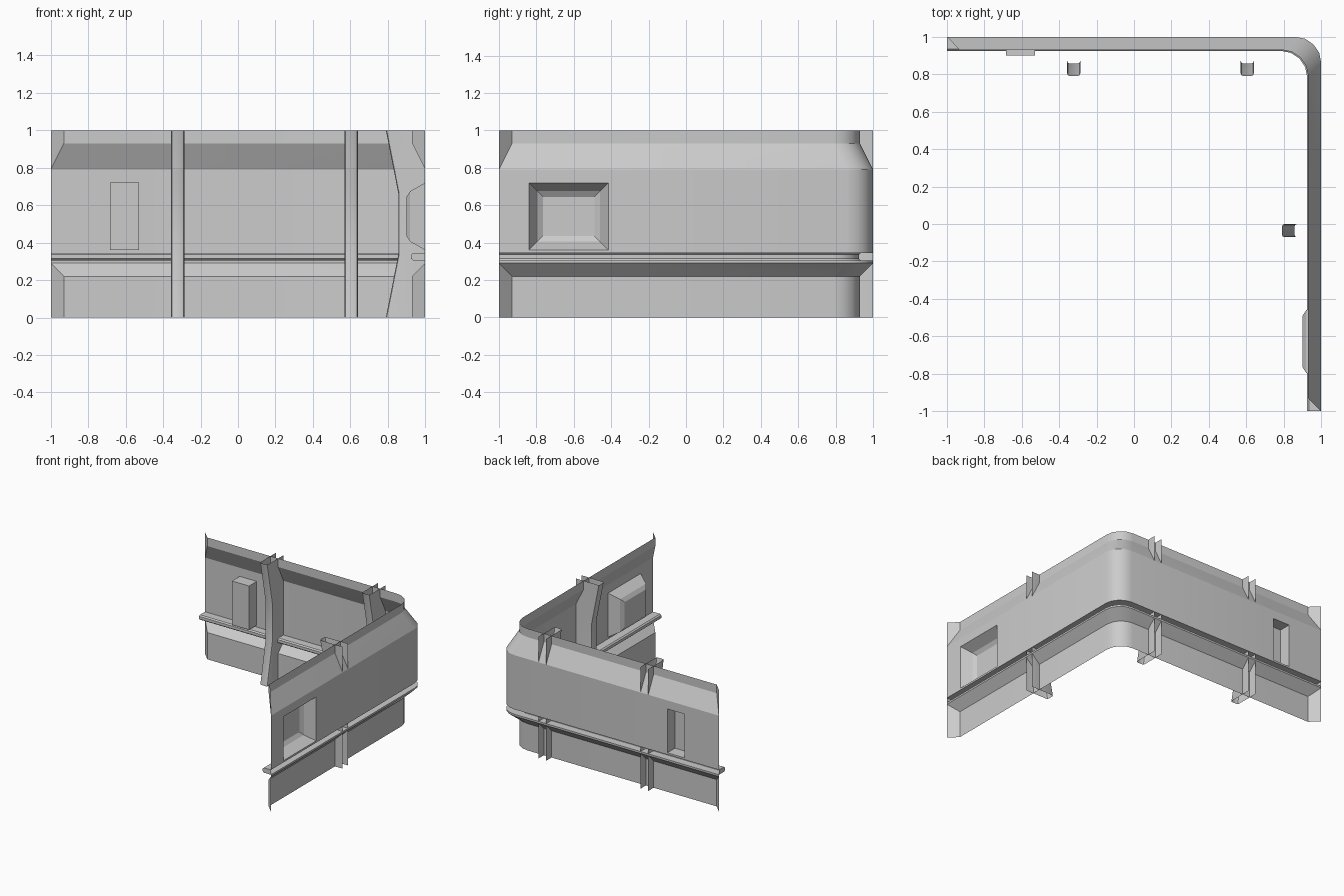
import bpy, bmesh, math

if "Cube" in bpy.data.objects:
    bpy.data.objects.remove(bpy.data.objects["Cube"])


def make(name, rows, close=False, drop=None, caps=False):
    """Skin a grid of point rows into a sheet; drop(centre) removes faces."""
    bm = bmesh.new()
    vs = [[bm.verts.new(p) for p in row] for row in rows]
    n = len(rows[0])
    for a, b in zip(vs, vs[1:]):
        for j in range(n if close else n - 1):
            k = (j + 1) % n
            bm.faces.new((a[j], b[j], b[k], a[k]))
    if caps:
        bm.faces.new(vs[-1])
        if not close:
            bm.faces.new(vs[0][::-1])
    if drop:
        bad = [f for f in bm.faces if drop(f.calc_center_median())]
        bmesh.ops.delete(bm, geom=bad, context='FACES')
    bmesh.ops.remove_doubles(bm, verts=bm.verts, dist=1e-4)
    bmesh.ops.dissolve_degenerate(bm, edges=bm.edges, dist=1e-5)
    bmesh.ops.recalc_face_normals(bm, faces=bm.faces)
    me = bpy.data.meshes.new(name)
    bm.to_mesh(me)
    bm.free()
    ob = bpy.data.objects.new(name, me)
    bpy.context.collection.objects.link(ob)
    bpy.ops.object.select_all(action='DESELECT')
    ob.select_set(True)
    bpy.context.view_layer.objects.active = ob
    bpy.ops.object.shade_smooth_by_angle(angle=math.radians(24))
    return ob


# Window bounds: narrow one on the back wall (x), wide one on the right wall (y)
NX0, NX1 = -0.685, -0.53
WY0, WY1 = -0.84, -0.415
WZ0, WZ1 = 0.36, 0.72
R, SEG = 0.14, 4

# Plan path of the outer skin: (point, direction of inward offset)
middle = [((NX0, 1), (0, -1)), ((NX1, 1), (0, -1))]
for i in range(SEG + 1):
    a = math.pi / 2 * (1 - i / SEG)
    middle.append(((1 - R + R * math.cos(a), 1 - R + R * math.sin(a)), (-1, -1)))
middle += [((1, WY1), (-1, 0)), ((1, WY0), (-1, 0))]
mitred = ([((-1, 1), (0, 0)), ((-1, 1), (1, -1))] + middle
          + [((1, -1), (-1, 1)), ((1, -1), (0, 0))])
square = [((-1, 1), (0, -1))] + middle + [((1, -1), (-1, 0))]


def sweep(path, profile):
    return [[(p[0] + o[0] * d, p[1] + o[1] * d, z) for d, z in profile]
            for p, o in path]


def in_window(c):
    if not WZ0 < c.z < WZ1:
        return False
    return (c.y > 0.99 and NX0 < c.x < NX1) or (c.x > 0.99 and WY0 < c.y < WY1)


# Wall skin below and above the groove, with bevelled ends
make("lower_wall", sweep(mitred, [(0.07, 0), (0.07, 0.22), (0, 0.29), (0, 0.305)]))
make("upper_wall", sweep(mitred, [(0, 0.345), (0, WZ0), (0, WZ1), (0, 0.79),
                                  (0.07, 0.93), (0.07, 1)]), drop=in_window)

# Horizontal channel, capped at both ends
make("groove_rib", sweep(square, [(0, 0.305), (0.065, 0.305), (0.075, 0.314),
                                  (0.075, 0.336), (0.065, 0.345), (0, 0.345)]), caps=True)


# Recessed pockets set into the window openings
def pocket(name, a0, a1, rings, to_xyz):
    rows = []
    for d, inset in rings:
        l, r, b, t = a0 + inset, a1 - inset, WZ0 + inset, WZ1 - inset
        rows.append([to_xyz(a, d, z) for a, z in ((l, b), (r, b), (r, t), (l, t))])
    make(name, rows, close=True, caps=True)


pocket("wide_pocket", WY0, WY1, [(0, 0), (0.08, 0.045), (0.1, 0.075)],
       lambda a, d, z: (1 - d, a, z))
pocket("narrow_pocket", NX0, NX1, [(0, 0), (0.1, 0)],
       lambda a, d, z: (a, 1 - d, z))


# Bent U-channel posts whose side plates pass through the wall
def post(name, centre, to_xyz):
    w, c = 0.035, 0.014
    rows = []
    for d, z in ((0, 0), (0, 0)) and ((0.21, 0), (0.143, 0.34), (0.143, 0.66), (0.21, 1)):
        sec = [(-w, 0), (-w, d - c), (-w + c * 0.3, d - c * 0.3), (-w + c, d),
               (w - c, d), (w - c * 0.3, d - c * 0.3), (w, d - c), (w, 0)]
        rows.append([to_xyz(centre + s, q, z) for s, q in sec])
    make(name, rows)


for i, x in enumerate((-0.322, 0.605)):
    post(f"back_post_{i + 1}", x, lambda a, d, z: (a, 1 - d, z))
post("right_post", -0.035, lambda a, d, z: (1 - d, a, z))
